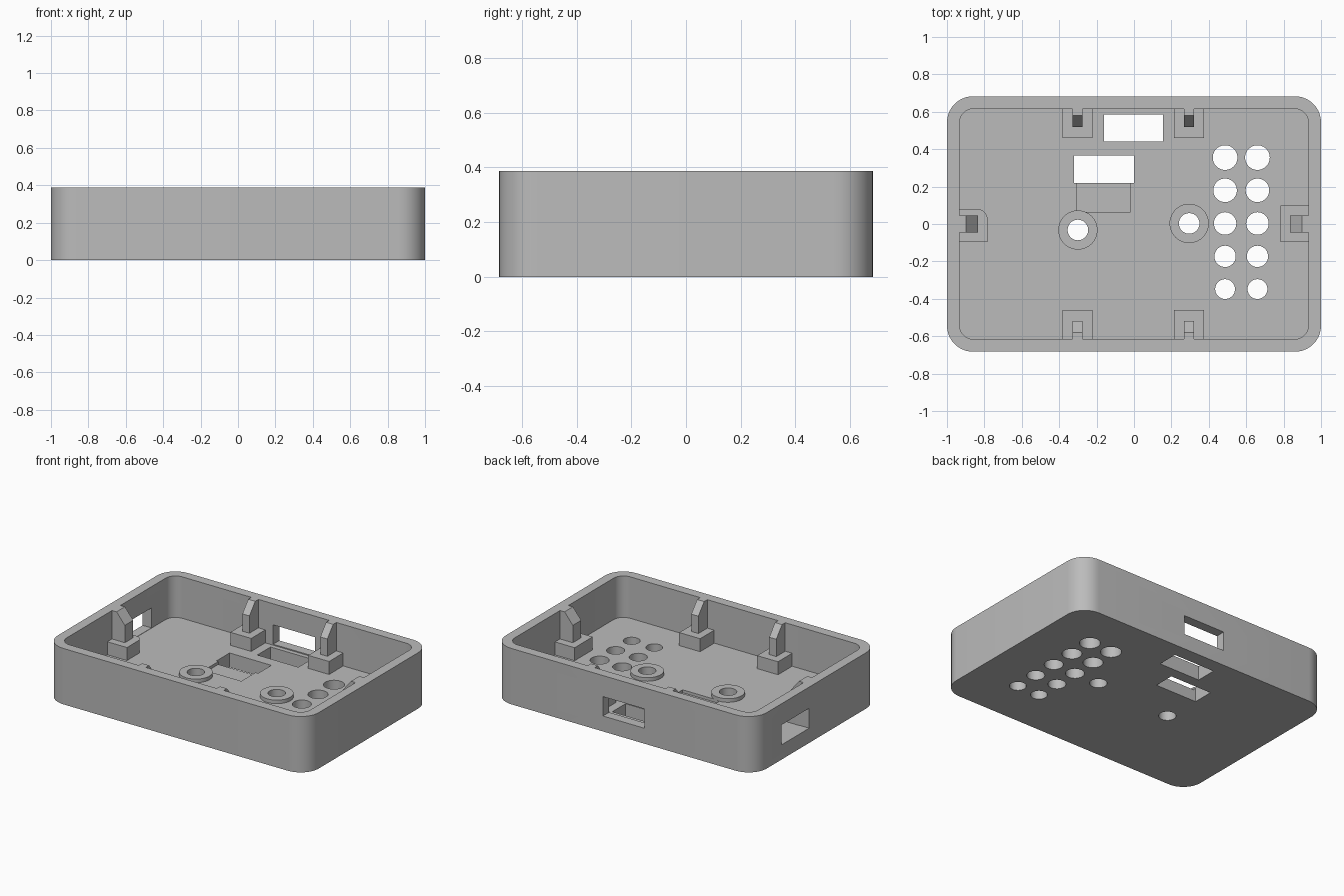
import bpy, bmesh
from math import radians, pi, cos, sin
from mathutils import Matrix, Vector

if "Cube" in bpy.data.objects:
    bpy.data.objects.remove(bpy.data.objects["Cube"])

HX, HY, TOP, WALL, FLOOR = 1.0, 0.683, 0.387, 0.067, 0.1

grey = bpy.data.materials.new("plain grey")
grey.use_nodes = True
grey.diffuse_color = (0.5, 0.5, 0.5, 1)
grey.node_tree.nodes["Principled BSDF"].inputs["Base Color"].default_value = (0.5, 0.5, 0.5, 1)


def make(name, bm):
    bmesh.ops.recalc_face_normals(bm, faces=bm.faces)
    mesh = bpy.data.meshes.new(name)
    bm.to_mesh(mesh)
    bm.free()
    mesh.materials.append(grey)
    ob = bpy.data.objects.new(name, mesh)
    bpy.context.collection.objects.link(ob)
    return ob


def prism(name, points, direction):
    """Extrude a closed 3D outline along a direction."""
    bm = bmesh.new()
    face = bm.faces.new([bm.verts.new(p) for p in points])
    out = bmesh.ops.extrude_face_region(bm, geom=[face])
    moved = [v for v in out["geom"] if isinstance(v, bmesh.types.BMVert)]
    bmesh.ops.translate(bm, verts=moved, vec=direction)
    return make(name, bm)


def rounded(hx, hy, r, z, steps=10):
    """Rounded rectangle outline at height z."""
    pts = []
    for k, (sx, sy) in enumerate([(1, 1), (-1, 1), (-1, -1), (1, -1)]):
        for i in range(steps + 1):
            a = (k + i / steps) * pi / 2
            pts.append((sx * (hx - r) + r * cos(a), sy * (hy - r) + r * sin(a), z))
    return pts


def box(name, x0, x1, y0, y1, z0, z1):
    return prism(name, [(x0, y0, z0), (x1, y0, z0), (x1, y1, z0), (x0, y1, z0)], (0, 0, z1 - z0))


def circle(x, y, r, z, n=40):
    return [(x + r * cos(2 * pi * i / n), y + r * sin(2 * pi * i / n), z) for i in range(n)]


def cut(target, cutter):
    mod = target.modifiers.new("cut", "BOOLEAN")
    mod.operation, mod.solver, mod.object = "DIFFERENCE", "EXACT", cutter
    bpy.context.view_layer.objects.active = target
    bpy.ops.object.modifier_apply(modifier=mod.name)
    bpy.data.objects.remove(cutter)


def smooth(ob):
    bpy.ops.object.select_all(action="DESELECT")
    ob.select_set(True)
    bpy.context.view_layer.objects.active = ob
    bpy.ops.object.shade_smooth_by_angle(angle=radians(30))


# Open tray with rounded corners
tray = prism("tray", rounded(HX, HY, 0.14, 0), (0, 0, TOP))
cut(tray, prism("cavity", rounded(HX - WALL, HY - WALL, 0.075, FLOOR), (0, 0, 1)))

# Floor openings, shallow recess and wall windows
cut(tray, box("back_slot", -0.16, 0.155, 0.44, 0.585, -0.1, 0.2))
cut(tray, box("middle_slot", -0.32, 0, 0.22, 0.365, -0.1, 0.2))
cut(tray, box("recess", -0.305, -0.02, 0.065, 0.23, 0.08, 0.2))
cut(tray, box("back_window", -0.162, 0.158, 0.58, 0.8, 0.107, 0.241))
cut(tray, box("side_window", -1.1, -0.9, 0.08, 0.385, 0.102, 0.24))

# Grid of round holes that shrink towards the front
for y, r in [(0.355, 0.066), (0.18, 0.063), (0.003, 0.06), (-0.173, 0.057), (-0.348, 0.053)]:
    for x in (0.487, 0.66):
        cut(tray, prism("hole", circle(x, y, r, -0.1), (0, 0, 0.3)))

# Raised collars around the two screw holes
for side, x, y in [("right", -0.3, -0.032), ("left", 0.295, 0.003)]:
    cut(tray, prism("hole", circle(x, y, 0.055, -0.1), (0, 0, 0.3)))
    collar = prism("screw_collar_" + side, circle(x, y, 0.105, FLOOR - 0.002), (0, 0, 0.027))
    cut(collar, prism("hole", circle(x, y, 0.055, -0.1), (0, 0, 0.4)))
    smooth(collar)
smooth(tray)


def clip(name, x, y, angle, depth, lo, hi, half, corner=0.0):
    """Support block with a sloped snap prong; local +x points away from the wall."""
    place = Matrix.Translation((x, y, 0)) @ Matrix.Rotation(radians(angle), 4, "Z")
    z = FLOOR - 0.002
    base = [(0, lo, z), (depth, lo, z)]
    n = 8 if corner else 0
    for i in range(n + 1):
        a = i / max(n, 1) * pi / 2
        base.append((depth - corner + corner * cos(a), hi - corner + corner * sin(a), z))
    if not corner:
        base[-1] = (depth, hi, z)
    base.append((0, hi, z))
    block = prism(name + "_block", base, (0, 0, 0.092))
    side = [(0, 0.15), (0, TOP), (0.035, TOP), (0.098, 0.31), (0.098, 0.15)]
    prong = prism(name + "_prong", [(u, -half, h) for u, h in side], (0, 2 * half, 0))
    for ob in (block, prong):
        ob.data.transform(place)
    if corner:
        smooth(block)


# Clips along the long walls and one on each end wall
for label, x in (("right", -0.302), ("left", 0.295)):
    clip("back_clip_" + label, x, HY - WALL, -90, 0.155, -0.08, 0.08, 0.027)
    clip("front_clip_" + label, x, -HY + WALL, 90, 0.155, -0.08, 0.08, 0.027)
clip("right_end_clip", -HX + WALL, 0, 0, 0.15, -0.097, 0.08, 0.046, 0.055)
clip("left_end_clip", HX - WALL, 0, 180, 0.15, -0.1, 0.097, 0.046)
